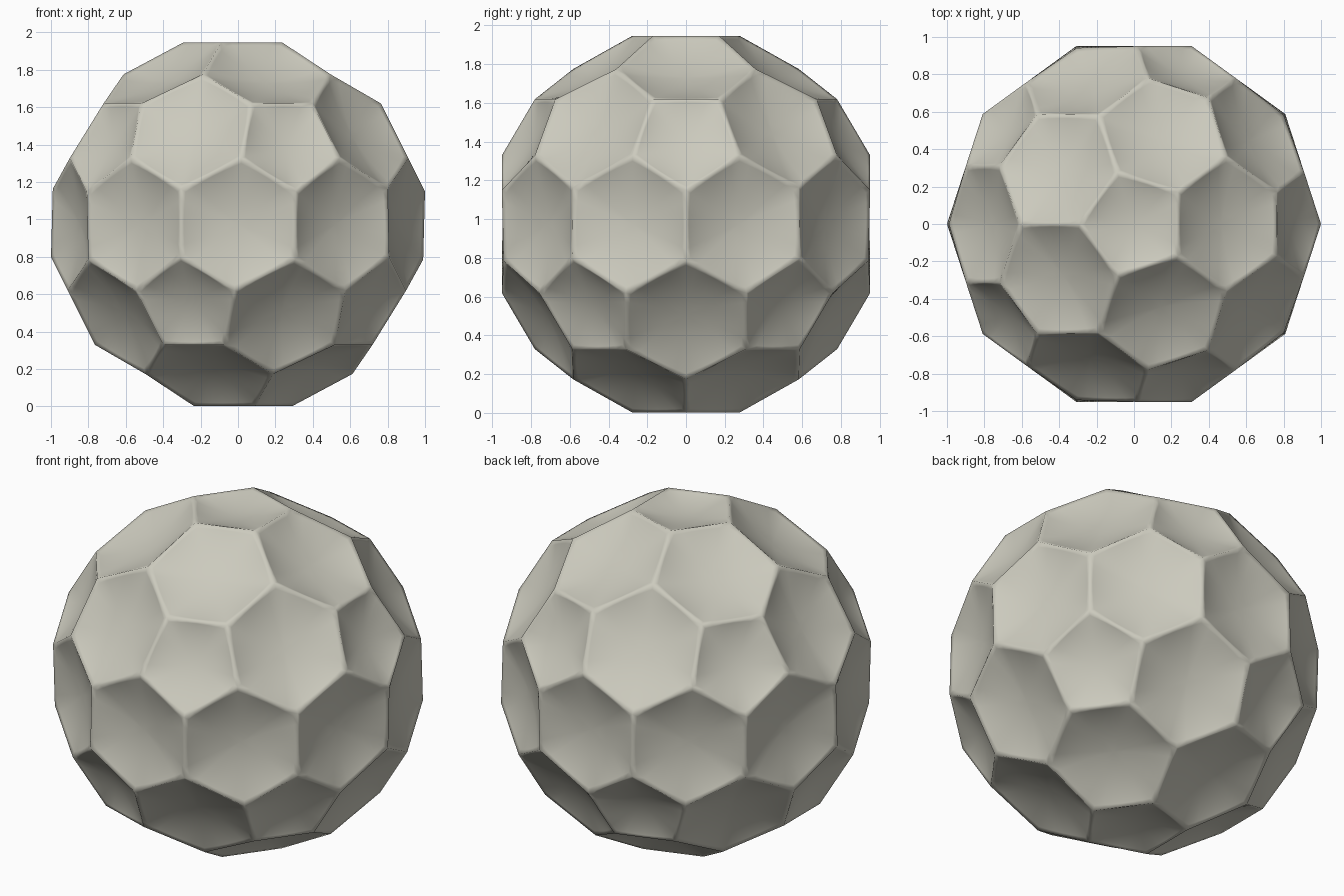
import bpy, bmesh, math
from mathutils import Vector

if "Cube" in bpy.data.objects:
    bpy.data.objects.remove(bpy.data.objects["Cube"])

CENTRE = Vector((0, 0, 0.974))
RINGS = (1.0, 0.93, 0.84, 0.7, 0.54, 0.36, 0.18)   # rim to middle of a dimple
CUTS = 6                                           # steps along each rim edge

# Cage: 12 pentagon and 30 hexagon centres are the points of this sphere
cage = bmesh.new()
bmesh.ops.create_icosphere(cage, subdivisions=2, radius=1)


def corner(face):
    """Rim corner where three dimples meet."""
    fives = [len(v.link_edges) == 5 for v in face.verts]
    total = Vector()
    for v, five in zip(face.verts, fives):
        total += v.co.normalized() * (1.15 if five else 1.0)
    return total.normalized() * (1.015 if any(fives) else 1.008)


def rim_corners(v):
    """Corners around one dimple, in turning order."""
    n = v.co.normalized()
    a = n.orthogonal().normalized()
    b = n.cross(a)
    pts = [corner(f) for f in v.link_faces]
    return sorted(pts, key=lambda p: math.atan2(p.dot(b), p.dot(a)))


def add_dimple(bm, v):
    n = v.co.normalized()
    pts = rim_corners(v)
    mid = sum(pts, Vector()) / len(pts)
    rim = [p.lerp(q, i / CUTS) - mid
           for p, q in zip(pts, pts[1:] + pts[:1]) for i in range(CUTS)]
    radius = sum(p.length for p in rim) / len(rim)
    depth = 0.175 * radius
    rows = []
    for t in RINGS:
        row = []
        for p in rim:
            # outline turns from polygon to circle towards the middle
            out = (p.normalized() * radius).lerp(p, t ** 3)
            row.append(bm.verts.new(CENTRE + mid + out * t - n * depth * (1 - t * t)))
        rows.append(row)
    count = len(rim)
    for outer, inner in zip(rows, rows[1:]):
        for i in range(count):
            j = (i + 1) % count
            bm.faces.new((outer[i], outer[j], inner[j], inner[i]))
    bottom = bm.verts.new(CENTRE + mid - n * depth)
    for i in range(count):
        bm.faces.new((rows[-1][i], rows[-1][(i + 1) % count], bottom))


# Dimpled ball: one bowl per cage point, welded along the rims
bm = bmesh.new()
for v in cage.verts:
    add_dimple(bm, v)
bmesh.ops.remove_doubles(bm, verts=bm.verts, dist=0.0005)
bmesh.ops.recalc_face_normals(bm, faces=bm.faces)
for f in bm.faces:
    f.smooth = True

mesh = bpy.data.meshes.new("dimpled_ball")
bm.to_mesh(mesh)
bm.free()
cage.free()

stone = bpy.data.materials.new("warm light grey")
stone.diffuse_color = (0.60, 0.59, 0.51, 1)
stone.use_nodes = True
stone.node_tree.nodes["Principled BSDF"].inputs["Base Color"].default_value = stone.diffuse_color
mesh.materials.append(stone)

ball = bpy.data.objects.new("dimpled_ball", mesh)
bpy.context.collection.objects.link(ball)
